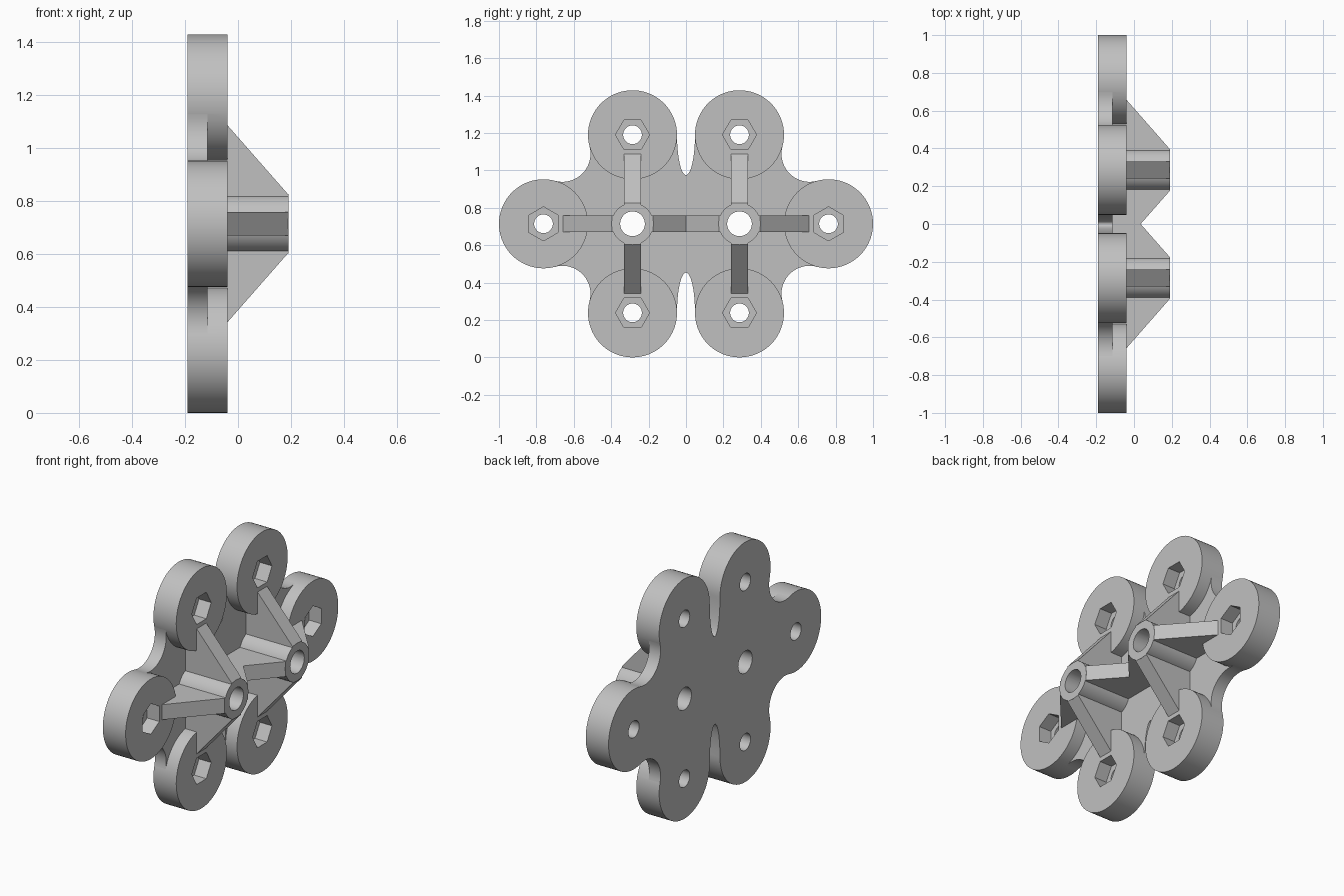
import bpy, bmesh, math
from mathutils import Vector

cube = bpy.data.objects.get("Cube")
if cube:
    bpy.data.objects.remove(cube, do_unlink=True)

MID = 0.714                            # height of the centre line
PITCH, HUB = 0.476, 0.286              # hub to boss distance, hub offset
R_BOSS, R_FILLET = 0.238, 0.15
BACK, PLATE, FACE, TOP = -0.19, -0.115, -0.04, 0.19

grey = bpy.data.materials.new("plain grey")
grey.use_nodes = True
colour = (0.53, 0.53, 0.53, 1)
grey.diffuse_color = colour
grey.node_tree.nodes["Principled BSDF"].inputs["Base Color"].default_value = colour


def extrude(name, points, offset):
    """Solid made by sweeping a closed 3D outline along an offset."""
    bm = bmesh.new()
    face = bm.faces.new([bm.verts.new(p) for p in points])
    swept = bmesh.ops.extrude_face_region(bm, geom=[face], use_keep_orig=True)
    moved = [g for g in swept["geom"] if isinstance(g, bmesh.types.BMVert)]
    bmesh.ops.translate(bm, verts=moved, vec=offset)
    bmesh.ops.recalc_face_normals(bm, faces=bm.faces)
    mesh = bpy.data.meshes.new(name)
    bm.to_mesh(mesh)
    bm.free()
    mesh.materials.append(grey)
    obj = bpy.data.objects.new(name, mesh)
    bpy.context.collection.objects.link(obj)
    return obj


def slab(name, outline, x0, x1):
    return extrude(name, [(x0, y, MID + z) for y, z in outline], Vector((x1 - x0, 0, 0)))


def arc(cy, cz, ry, rz, start, end, steps):
    angles = [start + (end - start) * i / steps for i in range(steps + 1)]
    return [(cy + ry * math.cos(a), cz + rz * math.sin(a)) for a in angles]


def disc(name, centre, radius, x0, x1, sides=72, turn=0.0):
    ring = arc(*centre, radius, radius, turn, turn + math.tau, sides)[:-1]
    return slab(name, ring, x0, x1)


def combine(target, tool, operation):
    mod = target.modifiers.new(operation, "BOOLEAN")
    mod.operation, mod.solver, mod.object = operation, "EXACT", tool
    bpy.context.view_layer.objects.active = target
    bpy.ops.object.modifier_apply(modifier=mod.name)
    bpy.data.objects.remove(tool, do_unlink=True)


# Plate outline: one quarter with a concave fillet and half a notch, mirrored
diag = (HUB + PITCH + HUB) / 2
t = math.sqrt((R_BOSS + R_FILLET) ** 2 / 2 - (PITCH / 2) ** 2)
fy, fz = diag + t, PITCH / 2 + t
to_side = math.atan2(-fz, HUB + PITCH - fy)
to_upper = math.atan2(PITCH - fz, HUB - fy) - math.tau
if to_upper < -math.tau:
    to_upper += math.tau
quarter = [(HUB + PITCH, 0)]
quarter += arc(fy, fz, R_FILLET, R_FILLET, to_side, to_upper, 20)
quarter += [(HUB, PITCH)]
quarter += arc(0, PITCH, HUB - R_BOSS, 0.215, 0, -math.pi / 2, 14)
half = quarter + [(-y, z) for y, z in reversed(quarter[:-1])]
outline = half + [(y, -z) for y, z in reversed(half[1:-1])]
bracket = slab("bracket", outline, BACK, PLATE)

# Outer bosses, with the direction in which each hexagon points
bosses = []
for side in (-1, 1):
    bosses.append(((side * (HUB + PITCH), 0), math.pi / 2))
    for up in (-1, 1):
        bosses.append(((side * HUB, up * PITCH), 0.0))
for centre, turn in bosses:
    combine(bracket, disc("boss", centre, R_BOSS, BACK, FACE), "UNION")

# Hubs with four sloping ribs each
hubs = [(-HUB, 0), (HUB, 0)]
WIDTH, SLOPE, REACH = 0.09, 0.88, 0.372
for hub in hubs:
    combine(bracket, disc("hub", hub, 0.112, BACK + 0.03, TOP), "UNION")
    for dy, dz in ((1, 0), (-1, 0), (0, 1), (0, -1)):
        profile = [(0, TOP), (0.11, TOP)]
        if dy * hub[0] < 0:            # inner rib stops at the middle
            reach = HUB + 0.001
            profile += [(reach, TOP - (reach - 0.11) * SLOPE)]
        else:
            reach = REACH
            profile += [(reach, FACE)]
        profile += [(reach, PLATE - 0.03), (0, PLATE - 0.03)]
        across = Vector((0, -dz, dy)) * WIDTH
        points = [Vector((x, hub[0] + d * dy, MID + d * dz)) - across / 2
                  for d, x in profile]
        combine(bracket, extrude("rib", points, across), "UNION")

# Bolt holes, hexagonal nut pockets and hub bores
for centre, turn in bosses:
    combine(bracket, disc("bolt_hole", centre, 0.05, BACK - 0.1, TOP, 48), "DIFFERENCE")
    combine(bracket, disc("nut_pocket", centre, 0.091, -0.12, TOP, 6, turn), "DIFFERENCE")
for hub in hubs:
    combine(bracket, disc("hub_bore", hub, 0.066, BACK - 0.1, TOP + 0.1, 48), "DIFFERENCE")

bpy.ops.object.select_all(action="DESELECT")
bracket.select_set(True)
bpy.context.view_layer.objects.active = bracket
bpy.ops.object.shade_smooth_by_angle(angle=math.radians(30))
